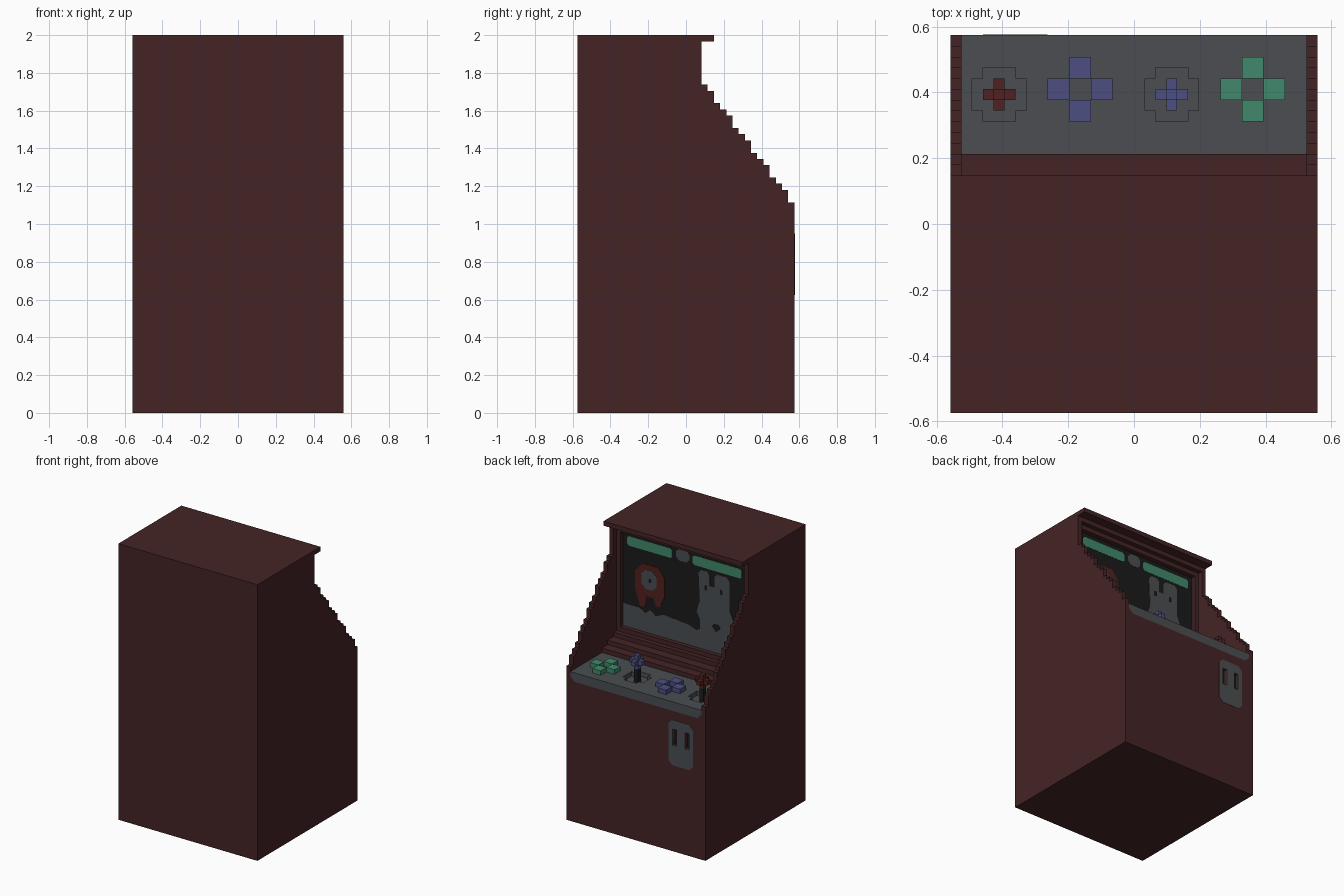
import bpy, bmesh

if "Cube" in bpy.data.objects:
    bpy.data.objects.remove(bpy.data.objects["Cube"])

U = 2 / 61  # one grid cell of the blocky original


def material(name, rgb):
    m = bpy.data.materials.new(name)
    m.diffuse_color = (*rgb, 1)
    m.use_nodes = True
    m.node_tree.nodes["Principled BSDF"].inputs["Base Color"].default_value = m.diffuse_color
    return m


MAROON = material("maroon_cabinet", (0.058, 0.0176, 0.0185))
GREY = material("slate_grey", (0.069, 0.076, 0.083))
BLACK = material("screen_black", (0.0109, 0.0109, 0.0109))
GREEN = material("button_green", (0.053, 0.25, 0.147))
BLUE = material("button_blue", (0.074, 0.078, 0.22))
RED = material("dark_red", (0.085, 0.0155, 0.014))


def prism(name, pts, axis, lo, hi, mat):
    """Extrude a 2D outline (in cells) along an axis from lo to hi."""
    place = {'x': lambda a, b, t: (t, a, b),
             'y': lambda a, b, t: (a, t, b),
             'z': lambda a, b, t: (a, b, t)}[axis]
    bm = bmesh.new()
    rings = [[bm.verts.new([c * U for c in place(a, b, t)]) for a, b in pts] for t in (lo, hi)]
    bm.faces.new(rings[0])
    bm.faces.new(rings[1])
    n = len(pts)
    for i in range(n):
        j = (i + 1) % n
        bm.faces.new((rings[0][i], rings[0][j], rings[1][j], rings[1][i]))
    bmesh.ops.recalc_face_normals(bm, faces=bm.faces)
    me = bpy.data.meshes.new(name)
    bm.to_mesh(me)
    bm.free()
    me.materials.append(mat)
    ob = bpy.data.objects.new(name, me)
    bpy.context.collection.objects.link(ob)
    return ob


def rect(a0, a1, b0, b1):
    return [(a0, b0), (a1, b0), (a1, b1), (a0, b1)]


def chamfered(a0, a1, b0, b1, c):
    return [(a0 + c, b0), (a1 - c, b0), (a1, b0 + c), (a1, b1 - c),
            (a1 - c, b1), (a0 + c, b1), (a0, b1 - c), (a0, b0 + c)]


def notched(a0, a1, b0, b1):
    """Rectangle with one cell missing from every corner."""
    return [(a0 + 1, b0), (a1 - 1, b0), (a1 - 1, b0 + 1), (a1, b0 + 1),
            (a1, b1 - 1), (a1 - 1, b1 - 1), (a1 - 1, b1), (a0 + 1, b1),
            (a0 + 1, b1 - 1), (a0, b1 - 1), (a0, b0 + 1), (a0 + 1, b0 + 1)]


def box(name, x0, x1, y0, y1, z0, z1, mat):
    return prism(name, rect(x0, x1, y0, y1), 'z', z0, z1, mat)


def cut(target, cutter):
    m = target.modifiers.new("cut", 'BOOLEAN')
    m.operation = 'DIFFERENCE'
    m.solver = 'EXACT'
    m.object = cutter
    bpy.context.view_layer.objects.active = target
    bpy.ops.object.modifier_apply(modifier=m.name)


# side panels with a stepped slope: each step is one deep and one or two high
side = [(-17.5, 0), (17.5, 0)]
z = 34
for i in range(15):
    y = 17.5 - i
    side += [(y, z), (y - 1, z)]
    z += (2, 1, 1)[i % 3]
side += [(2.5, 60), (4.5, 60), (4.5, 61), (-17.5, 61)]
side[-5:-4] = [(2.5, 53)]
for s, label in ((1, "left"), (-1, "right")):
    prism("side_panel_" + label, side, 'x', min(16 * s, 17 * s), max(16 * s, 17 * s), MAROON)
    # screen surround upright and the wedge under the rounded console end
    prism("screen_surround_" + label, rect(15 * s, 16 * s, 37, 59), 'y', 0, 1.5, MAROON)
    prism("console_corner_" + label, [(16 * s, 31), (15 * s, 31), (16 * s, 32)],
          'y', 6.5, 17.5, MAROON)

# cabinet core: front, stepped ledge, screen recess, stepped hood
core = [(-17.5, 0), (17.5, 0), (17.5, 31), (6.5, 31), (6.5, 34), (4.5, 34), (4.5, 35),
        (2.5, 35), (2.5, 36), (1.5, 36), (1.5, 37), (0.4, 37), (0.4, 58), (1.5, 58),
        (1.5, 59), (2.5, 59), (2.5, 60), (4.5, 60), (4.5, 61), (-17.5, 61)]
cabinet = prism("cabinet_core", core, 'x', -16, 16, MAROON)

# control console
console = prism("control_console", [(-15, 31), (15, 31), (16, 32), (16, 33), (-16, 33), (-16, 32)],
                'y', 6.5, 17.5, GREY)

# coin door with two recessed slots
door = prism("coin_door", chamfered(-14, -8, 19, 29, 0.9), 'y', 17.3, 17.56, GREY)
for i, x in enumerate((-10, -13)):
    c = box("slot_cutter", x, x + 1, 16.5, 18.5, 23.4, 27, GREY)
    cut(cabinet, c)
    cut(door, c)
    bpy.data.objects.remove(c)
    box(f"coin_slot_{i + 1}", x, x + 1, 16.5, 16.7, 23.4, 27, BLACK)

# joysticks: notched well, stem, three-way cross knob
for label, x, mat in (("red", -12.5, RED), ("blue", 3.5, BLUE)):
    c = prism("well_cutter", notched(x - 2.5, x + 2.5, 9.5, 14.5), 'z', 32, 34, GREY)
    cut(console, c)
    bpy.data.objects.remove(c)
    box("joystick_stem_" + label, x - .5, x + .5, 11.5, 12.5, 32, 35, BLACK)
    box("joystick_knob_" + label, x - .5, x + .5, 11.5, 12.5, 35, 38, mat)
    prism("joystick_cross_" + label, notched(x - 1.5, x + 1.5, 10.5, 13.5), 'z', 36, 37, mat)

# button clusters
for label, x, mat in (("blue", -5, BLUE), ("green", 11, GREEN)):
    for i, (dx, dy) in enumerate(((2, 0), (-2, 0), (0, 2), (0, -2))):
        box(f"button_{label}_{i + 1}", x + dx - 1, x + dx + 1, 12.5 + dy - 1, 12.5 + dy + 1,
            33, 34, mat)


# screen and its flat picture, built as thin stacked plates
def plate(name, pts, layer, mat):
    return prism(name, pts, 'y', 0.4, 0.5 + 0.05 * layer, mat)


plate("screen", rect(-15, 15, 37, 58), 0, BLACK)
plate("energy_bar_left", chamfered(3, 14, 55, 57.1, 0.4), 1, GREEN)
plate("energy_bar_right", chamfered(-14, -2, 55, 57.1, 0.4), 1, GREEN)
plate("round_marker", chamfered(-1.2, 2, 55, 57.6, 0.7), 1, GREY)
plate("picture_ground", [(-15, 37), (15, 37), (15, 42), (11, 42), (9.5, 41.2), (8.3, 42.2),
                         (7, 41.2), (5, 42), (-1, 41.5), (-3, 40.8), (-5, 42), (-11, 42),
                         (-12.5, 40.8), (-15, 41.5)], 1, GREY)
plate("left_fighter_hair", [(10.8, 42.4), (9.6, 42.6), (9.2, 45), (7.5, 45), (7, 43.4),
                            (6, 43.4), (4.8, 46), (4.8, 50), (6.3, 52), (10.2, 52),
                            (12, 50), (12, 46)], 2, RED)
plate("left_fighter_face", chamfered(6.8, 10.4, 46.6, 50.8, 1), 3, GREY)
plate("left_fighter_eye", chamfered(8, 8.7, 48.2, 49, 0.2), 4, BLACK)
plate("right_fighter_body", [(-3.8, 41), (-3.8, 43.5), (-3, 45), (-3.8, 47.5), (-3.5, 53.7),
                             (-4.2, 54.4), (-5.6, 54.4), (-6.2, 53.7), (-6.2, 51.4),
                             (-7.4, 51.4), (-7.4, 53.7), (-8, 54.4), (-10.4, 54.4),
                             (-11, 53.7), (-11, 47.5), (-12, 45), (-11.2, 43.5), (-11.2, 41)],
      2, GREY)
plate("right_fighter_eye_1", rect(-5.6, -5, 50.2, 51.2), 3, BLACK)
plate("right_fighter_eye_2", rect(-9.4, -8.8, 50.2, 51.2), 3, BLACK)
plate("right_fighter_gap", [(-7.8, 41.6), (-8.9, 42.7), (-8.4, 43.3), (-7.2, 43.3), (-6.7, 42.7)],
      3, BLACK)
